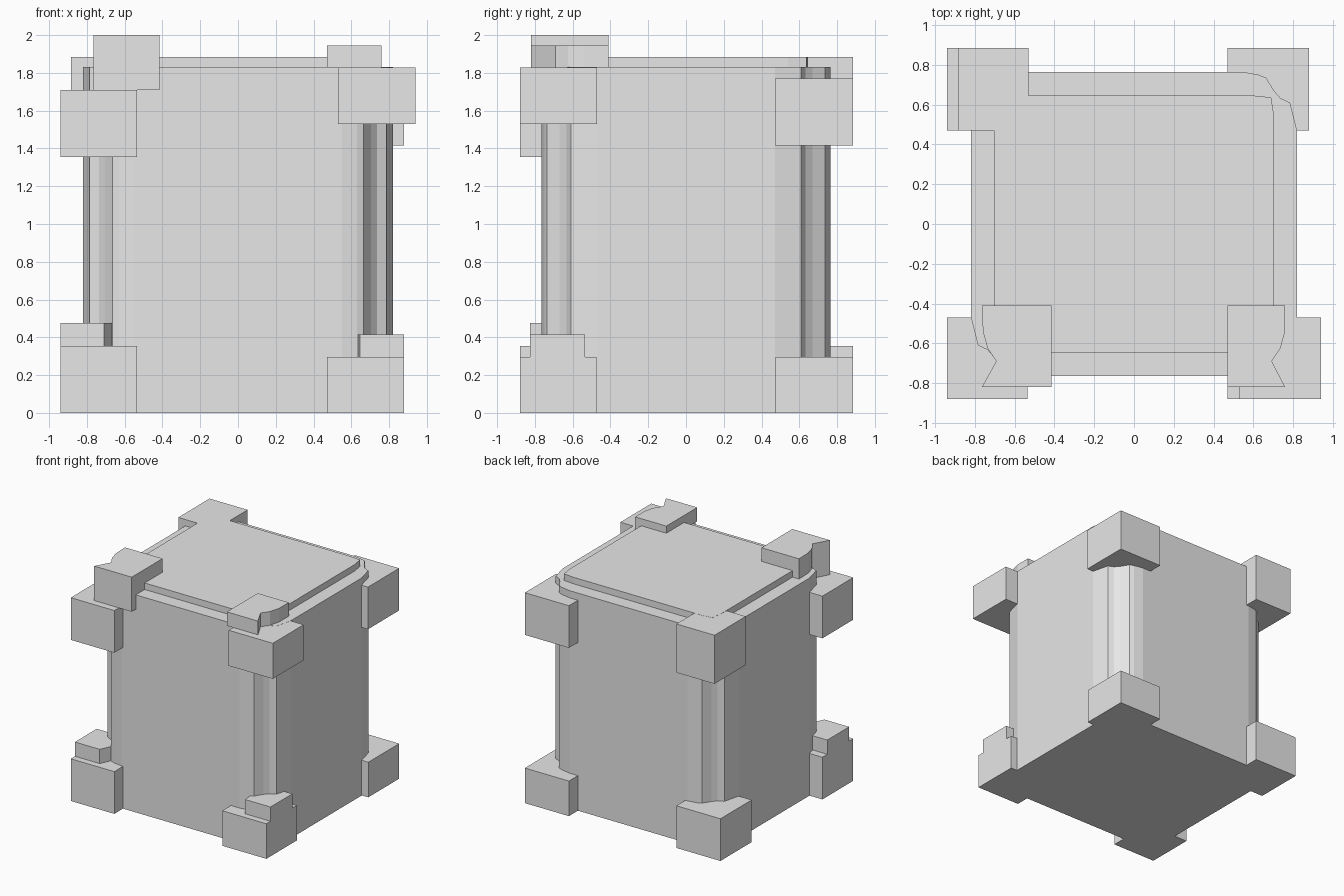
import bpy, bmesh

if "Cube" in bpy.data.objects:
    bpy.data.objects.remove(bpy.data.objects["Cube"])

grey = bpy.data.materials.new("plain grey")
grey.diffuse_color = (0.8, 0.8, 0.8, 1)
grey.use_nodes = True
grey.node_tree.nodes["Principled BSDF"].inputs["Base Color"].default_value = grey.diffuse_color


def prism(name, outline, z0, z1):
    """Extrude a flat outline from z0 to z1."""
    bm = bmesh.new()
    face = bm.faces.new([bm.verts.new((x, y, z0)) for x, y in outline])
    top = bmesh.ops.extrude_face_region(bm, geom=[face])
    for v in top["geom"]:
        if isinstance(v, bmesh.types.BMVert):
            v.co.z = z1
    bmesh.ops.recalc_face_normals(bm, faces=bm.faces)
    mesh = bpy.data.meshes.new(name)
    bm.to_mesh(mesh)
    bm.free()
    mesh.materials.append(grey)
    ob = bpy.data.objects.new(name, mesh)
    bpy.context.collection.objects.link(ob)
    return ob


def block(name, x0, x1, y0, y1, z0, z1):
    return prism(name, [(x0, y0), (x1, y0), (x1, y1), (x0, y1)], z0, z1)


def four_corners(quarter):
    """Mirror one corner's profile around both axes."""
    loop = []
    for sx, sy, step in ((1, 1, 1), (1, -1, -1), (-1, -1, 1), (-1, 1, -1)):
        loop += [(sx * x, sy * y) for x, y in quarter[::step]]
    return loop


# Body with fluted corner columns
prism("body", four_corners([(0.55, 0.765), (0.63, 0.75), (0.665, 0.735),
                            (0.705, 0.67), (0.737, 0.633), (0.785, 0.61),
                            (0.82, 0.47)]), 0, 1.83)

# Raised lid panel
prism("lid_panel", four_corners([(0.59, 0.647), (0.69, 0.637), (0.705, 0.54)]),
      1.82, 1.885)

# Lower corner blocks
block("lower_block_front_left", -0.94, -0.535, -0.88, -0.47, 0, 0.355)
block("lower_block_front_right", 0.47, 0.88, -0.88, -0.475, 0, 0.295)
block("lower_block_back_right", 0.47, 0.88, 0.475, 0.885, 0, 0.295)
block("lower_block_back_left", -0.94, -0.53, 0.47, 0.885, 0, 0.355)

# Upper corner blocks
block("upper_block_front_left", -0.94, -0.535, -0.88, -0.47, 1.355, 1.71)
block("upper_block_front_right", 0.53, 0.94, -0.88, -0.47, 1.53, 1.829)
block("upper_block_back_right", 0.47, 0.88, 0.47, 0.885, 1.415, 1.77)
block("upper_block_back_left", -0.885, -0.53, 0.47, 0.885, 1.475, 1.884)

# Steps stacked on the front lower blocks
prism("lower_step_front_left",
      [(-0.94, -0.825), (-0.71, -0.825), (-0.67, -0.74), (-0.67, -0.535),
       (-0.94, -0.535)], 0.35, 0.475)
prism("lower_step_front_right",
      [(0.645, -0.825), (0.88, -0.825), (0.88, -0.535), (0.635, -0.535),
       (0.635, -0.74)], 0.29, 0.415)

# Notched caps stacked on the front upper blocks
prism("notched_cap_front_left",
      [(-0.765, -0.82), (-0.415, -0.82), (-0.415, -0.41), (-0.765, -0.41),
       (-0.76, -0.54), (-0.737, -0.625), (-0.693, -0.69)], 1.709, 2.0)
prism("notched_cap_front_right",
      [(0.47, -0.82), (0.76, -0.82), (0.693, -0.69), (0.737, -0.625),
       (0.76, -0.54), (0.76, -0.41), (0.47, -0.41)], 1.828, 1.945)
